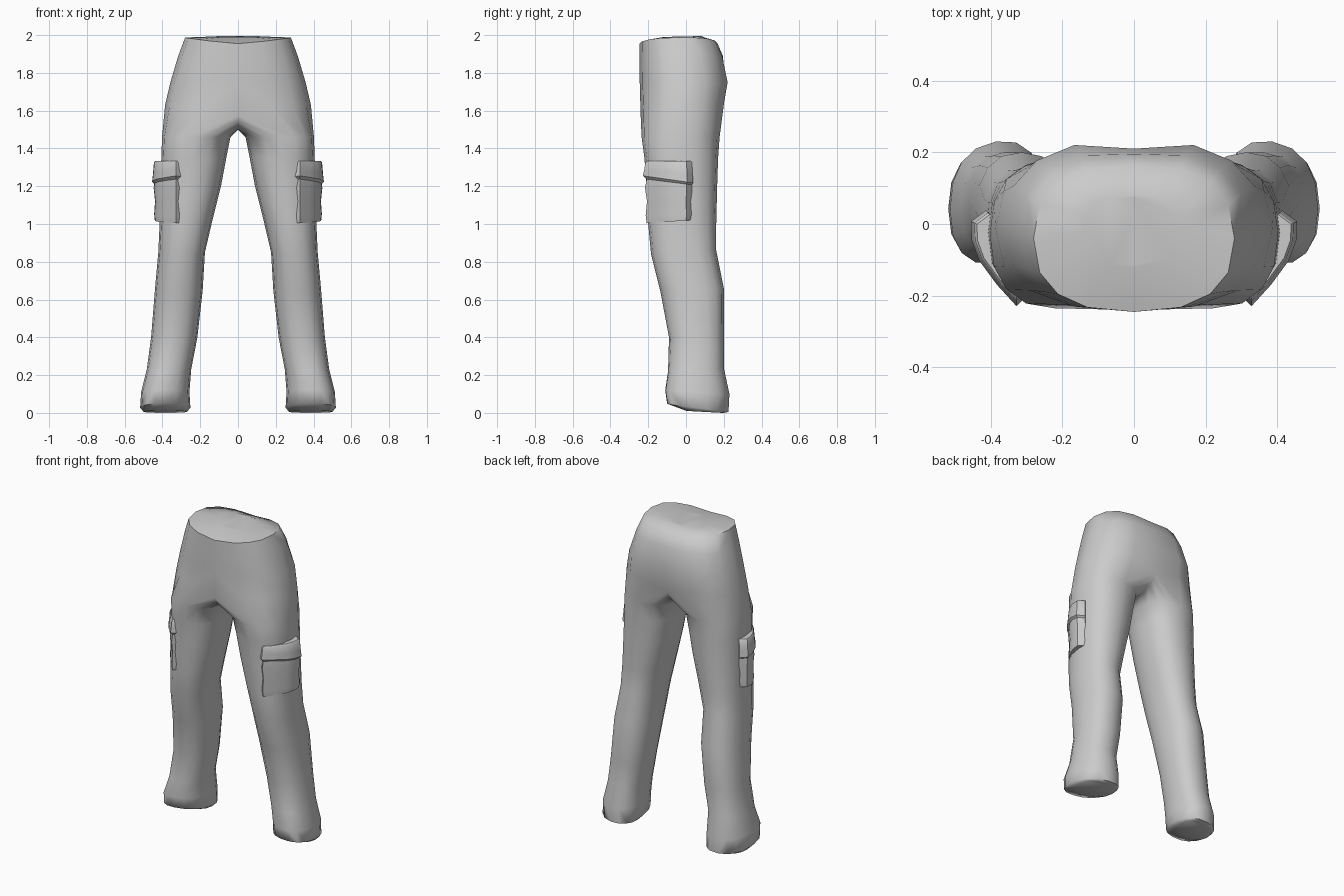
import bpy, bmesh, math

cube = bpy.data.objects.get("Cube")
if cube:
    bpy.data.objects.remove(cube, do_unlink=True)

cloth = bpy.data.materials.new("grey_cloth")
cloth.use_nodes = True
cloth.diffuse_color = (0.6, 0.6, 0.6, 1)
bsdf = cloth.node_tree.nodes["Principled BSDF"]
bsdf.inputs["Base Color"].default_value = cloth.diffuse_color
bsdf.inputs["Roughness"].default_value = 0.8

SIDES = 16


def loft(name, rings, angle, open_middle=False):
    """Skin a stack of rings, cap both ends and mirror the result across x."""
    bm = bmesh.new()
    grid = [[bm.verts.new(p) for p in ring] for ring in rings]
    n = len(grid[0])
    for a, b in zip(grid, grid[1:]):
        for i in range(n):
            j = (i + 1) % n
            bm.faces.new((a[i], a[j], b[j], b[i]))
    bm.faces.new(grid[0])
    bm.faces.new(grid[-1])
    bmesh.ops.recalc_face_normals(bm, faces=bm.faces)
    if open_middle:
        inner = [f for f in bm.faces if all(v.co.x < 0.0001 for v in f.verts)]
        bmesh.ops.delete(bm, geom=inner, context="FACES")
    mesh = bpy.data.meshes.new(name)
    bm.to_mesh(mesh)
    bm.free()
    mesh.materials.append(cloth)
    obj = bpy.data.objects.new(name, mesh)
    bpy.context.collection.objects.link(obj)
    mirror = obj.modifiers.new("mirror", "MIRROR")
    mirror.use_clip = True
    mirror.merge_threshold = 0.0005
    bpy.ops.object.select_all(action="DESELECT")
    obj.select_set(True)
    bpy.context.view_layer.objects.active = obj
    bpy.ops.object.shade_smooth_by_angle(angle=math.radians(angle))
    return obj


def spow(v, p):
    return math.copysign(abs(v) ** p, v)


def pelvis_ring(zf, zb, xo, yf, yb, lift=0, drop=0, cleft=0):
    """Half a hip section, its inner points flat on the middle plane."""
    ring = []
    for i in range(SIDES):
        t = math.tau * i / SIDES
        c, s = math.cos(t), math.sin(t)
        outer = c > 0.001
        x = xo * spow(c, 0.8) if outer else 0
        y = (yf + yb) / 2 + (yb - yf) / 2 * spow(s, 0.8)
        z = zf + (zb - zf) * (s + 1) / 2
        if outer:
            z += lift * c
        else:
            y -= cleft * max(s, 0)
            z -= drop * (0.35 - 0.65 * c)
        ring.append((x, y, z))
    return ring


def leg_ring(zf, zb, xi, xo, yf, yb, skew=0):
    ring = []
    for i in range(SIDES):
        t = math.tau * i / SIDES
        c, s = math.cos(t), math.sin(t)
        dx = (xo - xi) / 2 * spow(c, 0.85)
        y = (yf + yb) / 2 + (yb - yf) / 2 * spow(s, 0.85) - skew * dx
        ring.append(((xi + xo) / 2 + dx, y, zf + (zb - zf) * (s + 1) / 2))
    return ring


# Trousers: closed waist, hips, then one leg, mirrored
hips = [
    pelvis_ring(1.99, 1.995, 0.14, -0.12, 0.08, 0.0),
    pelvis_ring(1.955, 1.96, 0.28, -0.245, 0.165, 0.03),
    pelvis_ring(1.88, 1.89, 0.318, -0.245, 0.205, cleft=0.01),
    pelvis_ring(1.75, 1.75, 0.358, -0.245, 0.235, cleft=0.025),
    pelvis_ring(1.62, 1.64, 0.386, -0.24, 0.215, drop=0.13, cleft=0.025),
]
legs = [
    leg_ring(1.46, 1.46, 0.04, 0.402, -0.235, 0.178),
    leg_ring(1.35, 1.35, 0.062, 0.406, -0.22, 0.17),
    leg_ring(1.2, 1.2, 0.09, 0.41, -0.21, 0.165),
    leg_ring(1.0, 1.0, 0.14, 0.415, -0.2, 0.16),
    leg_ring(0.84, 0.86, 0.175, 0.422, -0.185, 0.16),
    leg_ring(0.64, 0.66, 0.187, 0.44, -0.135, 0.2),
    leg_ring(0.4, 0.4, 0.215, 0.46, -0.09, 0.2),
    leg_ring(0.22, 0.24, 0.248, 0.483, -0.095, 0.2, 0.05),
    leg_ring(0.12, 0.1, 0.257, 0.513, -0.11, 0.23, 0.15),
    leg_ring(0.05, 0.005, 0.252, 0.518, -0.1, 0.225, 0.15),
    leg_ring(0.012, 0.0, 0.27, 0.5, 0.0, 0.2, 0.15),
]
loft("trousers", hips + legs, 65, open_middle=True)

# Cargo pockets wrapping the front outer side of each thigh
WRAP = [(0.295, -0.19), (0.328, -0.222), (0.38, -0.165), (0.428, -0.1),
        (0.448, -0.045), (0.45, 0.005), (0.41, 0.035), (0.33, -0.03)]
ANCHOR = (0.33, -0.05)


def pocket_ring(z, scale, slope=0):
    ring = []
    for px, py in WRAP:
        x = ANCHOR[0] + (px - ANCHOR[0]) * scale
        y = ANCHOR[1] + (py - ANCHOR[1]) * scale
        ring.append((x, y, z + slope * (y - ANCHOR[1])))
    return ring


loft("pocket_flap", [pocket_ring(1.333, 0.9), pocket_ring(1.325, 0.96),
                     pocket_ring(1.27, 1.0, -0.06),
                     pocket_ring(1.23, 1.04, -0.14),
                     pocket_ring(1.215, 0.92, -0.14)], 40)
loft("pocket", [pocket_ring(1.26, 0.9), pocket_ring(1.19, 0.97),
                pocket_ring(1.12, 0.91), pocket_ring(1.05, 0.95, 0.04),
                pocket_ring(1.015, 0.92, 0.07)], 40)
